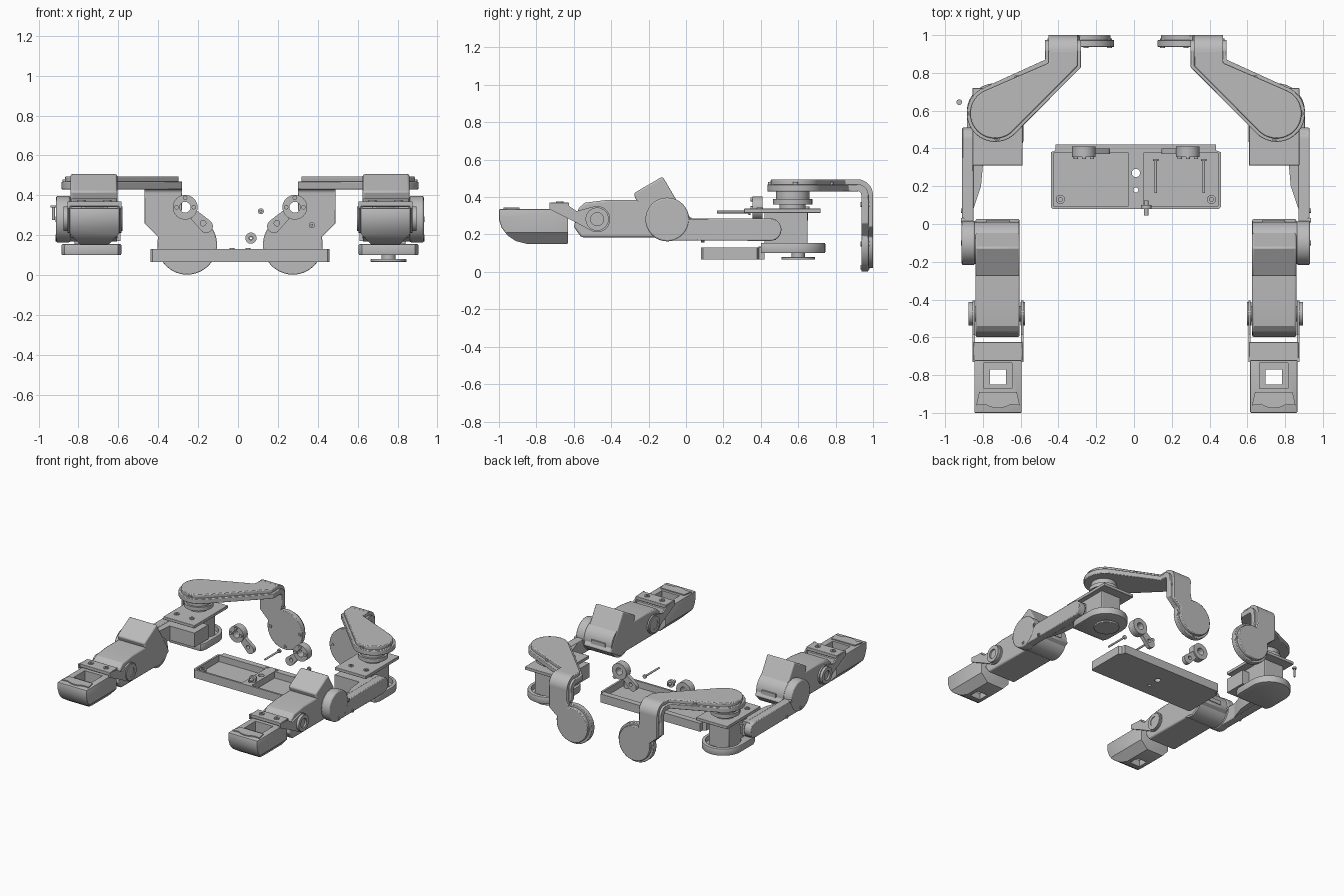
import bpy, bmesh
from math import sin, cos, radians

cube = bpy.data.objects.get("Cube")
if cube:
    bpy.data.objects.remove(cube)

MID = 0.01          # mirror plane between the two arms
parts = []

mat = bpy.data.materials.new("machine grey")
mat.use_nodes = True
GREY = (0.5, 0.5, 0.5, 1)
mat.diffuse_color = GREY
mat.node_tree.nodes["Principled BSDF"].inputs["Base Color"].default_value = GREY


def arc(cx, cy, r, a0=0, a1=360, n=32):
    full = a1 - a0 == 360
    steps = n if full else n - 1
    return [(cx + r * cos(radians(a0 + (a1 - a0) * i / steps)),
             cy + r * sin(radians(a0 + (a1 - a0) * i / steps))) for i in range(n)]


def rect(a0, b0, a1, b1):
    return [(a0, b0), (a1, b0), (a1, b1), (a0, b1)]


def prism(name, pts, axis, lo, hi, s=1, bevel=0, cuts=()):
    """Extrude a 2D outline along an axis; x is measured from the mirror plane."""
    place = {"x": lambda p, t: (MID + s * t, p[0], p[1]),
             "y": lambda p, t: (MID + s * p[0], t, p[1]),
             "z": lambda p, t: (MID + s * p[0], p[1], t)}[axis]
    bm = bmesh.new()
    a = [bm.verts.new(place(p, lo)) for p in pts]
    b = [bm.verts.new(place(p, hi)) for p in pts]
    bm.faces.new(a)
    bm.faces.new(b[::-1])
    for i in range(len(pts)):
        j = (i + 1) % len(pts)
        bm.faces.new((a[j], a[i], b[i], b[j]))
    bmesh.ops.recalc_face_normals(bm, faces=bm.faces)
    mesh = bpy.data.meshes.new(name)
    bm.to_mesh(mesh)
    bm.free()
    mesh.materials.append(mat)
    ob = bpy.data.objects.new(name, mesh)
    bpy.context.scene.collection.objects.link(ob)
    parts.append(ob)
    if bevel:
        m = ob.modifiers.new("soft edges", "BEVEL")
        m.width, m.segments, m.limit_method = bevel, 2, "ANGLE"
        m.angle_limit = radians(35)
    # Cut openings, bake them in and drop the cutters
    if cuts:
        tools = [prism("cutter", c[0], c[1], c[2], c[3], s) for c in cuts]
        for t in tools:
            t.hide_render = True
            m = ob.modifiers.new("opening", "BOOLEAN")
            m.object, m.operation, m.solver = t, "DIFFERENCE", "EXACT"
        graph = bpy.context.evaluated_depsgraph_get()
        baked = bpy.data.meshes.new_from_object(ob.evaluated_get(graph))
        ob.modifiers.clear()
        ob.data = baked
        for t in tools:
            parts.remove(t)
            bpy.data.objects.remove(t)
    return ob


def disc(name, a, b, r, axis, lo, hi, s=1, hole=0, bevel=0):
    cuts = [(arc(a, b, hole), axis, lo - 0.1, hi + 0.1)] if hole else ()
    return prism(name, arc(a, b, r), axis, lo, hi, s, bevel, cuts)


def screw(name, a, b, axis, lo, hi, head, s=1):
    disc(name + "_shaft", a, b, 0.007, axis, lo, hi, s)
    disc(name + "_head", a, b, 0.015, axis, hi - head, hi, s, hole=0.005)


def cover_outline(d):
    """Teardrop shoulder cover seen from above, inset by d."""
    return [(0.29 + d, 0.92), (0.29 + d, 0.83 + d * 0.4)] + \
        arc(0.745, 0.585, 0.15 - d, 222, 425, 36) + [(0.48 - d, 0.87 - d), (0.48 - d, 0.92)]


def drop_outline(d):
    """Hanging rear plate seen from the front, inset by d."""
    return [(0.48 - d, 0.42), (0.29 + d, 0.42), (0.29 + d, 0.33)] + \
        arc(0.265, 0.152, 0.15 - d, 75, 375, 40) + [(0.48 - d, 0.26 - d)]


def arm(side, s):
    def n(t):
        return side + "_" + t
    C = 0.73        # arm centre line
    # Hand with curved underside, chamfered keel and square window
    hand = [(-0.63, 0.335), (-1, 0.335), (-1, 0.28), (-0.985, 0.235),
            (-0.955, 0.195), (-0.91, 0.165), (-0.85, 0.15), (-0.63, 0.15)]
    wedge = [[(C + k * 0.15, 0.1), (C + k * 0.07, 0.1), (C + k * 0.07, 0.15),
              (C + k * 0.125, 0.21), (C + k * 0.15, 0.21)] for k in (-1, 1)]
    prism(n("hand"), hand, "x", 0.605, 0.855, s, 0.006, [
        (rect(C - 0.075, -0.87, C + 0.075, -0.735), "z", 0.2, 0.5),
        (rect(C - 0.043, -0.85, C + 0.043, -0.77), "z", 0, 0.5),
        (wedge[0], "y", -1.1, -0.5), (wedge[1], "y", -1.1, -0.5)])
    prism(n("hand_lip"), [(C - 0.1, -0.89), (C - 0.115, -0.96)] +
          arc(C, -0.86, 0.115, 235, 305, 10) +
          [(C + 0.115, -0.96), (C + 0.1, -0.89)], "z", 0.33, 0.343, s)
    # Wrist bracket: top plate, cheeks and pivot bosses
    prism(n("wrist_plate"), rect(0.6, -0.725, 0.86, -0.625), "z", 0.345, 0.37, s, 0.003)
    for x in (C - 0.065, C + 0.065):
        disc(n("wrist_screw"), x, -0.675, 0.02, "z", 0.36, 0.376, s, hole=0.009)
    for k, lo in (("inner", 0.595), ("outer", 0.853)):
        cheek = [(-0.73, 0.335), (-0.73, 0.37), (-0.64, 0.362), (-0.585, 0.325)] + \
            arc(-0.475, 0.282, 0.07, 110, -110, 20) + [(-0.6, 0.27)]
        prism(n(k + "_wrist_cheek"), cheek, "x", lo, lo + 0.012, s)
        edge = lo - 0.003 if k == "inner" else lo + 0.012
        disc(n(k + "_wrist_boss"), -0.475, 0.282, 0.062, "x",
             edge if k == "outer" else edge - 0.004, edge + 0.02, s, hole=0.035)
    disc(n("wrist_axle"), -0.475, 0.282, 0.04, "x", 0.592, 0.872, s)
    # Forearm shell and tilted elbow housing
    prism(n("forearm"), [(-0.56, 0.185), (-0.6, 0.24), (-0.575, 0.34), (-0.54, 0.37),
                         (-0.42, 0.385), (-0.1, 0.385), (-0.1, 0.185)],
          "x", 0.615, 0.85, s, 0.01)
    prism(n("elbow_housing"), [(-0.28, 0.42), (-0.125, 0.51), (0.03, 0.245),
                               (-0.09, 0.175), (-0.2, 0.2)], "x", 0.615, 0.85, s, 0.01)
    disc(n("elbow_barrel"), -0.1, 0.28, 0.112, "x", 0.618, 0.86, s)
    prism(n("housing_slot"), rect(C - 0.06, 0.005, C + 0.06, 0.02), "z", 0.27, 0.3, s)
    # Upper arm: elbow disc, straight link and inner web
    disc(n("elbow_disc"), -0.1, 0.28, 0.117, "x", 0.852, 0.922, s, bevel=0.008)
    link = [(-0.1, 0.168), (-0.02, 0.285)] + arc(0.45, 0.226, 0.06, 90, -90, 16)
    prism(n("upper_arm_link"), link, "x", 0.86, 0.92, s, 0.006)
    prism(n("upper_arm_web"), [(0.87, 0.05), (0.82, 0.2), (0.81, 0.31), (0.6, 0.31),
                               (0.6, 0.48), (0.9, 0.48), (0.9, 0.05)], "z", 0.17, 0.28, s)
    for y, z in ((-0.1, 0.19), (0.02, 0.28), (0.07, 0.18)):
        disc(n("link_screw"), y, z, 0.013, "x", 0.91, 0.926, s, hole=0.006)
    # Shoulder bracket: cup, column, motor and top plate
    cup = [(0.595, 0.44)] + [(0.61, 0.4), (0.88, 0.4), (0.895, 0.44)] + \
        arc(0.745, 0.595, 0.15, 0, 180, 24)
    prism(n("shoulder_cup"), cup, "z", 0.1, 0.155, s, 0.006,
          [(arc(0.745, 0.595, 0.125), "z", 0.118, 0.3)])
    prism(n("shoulder_motor"), rect(0.66, 0.42, 0.83, 0.65), "z", 0.11, 0.32, s, 0.005)
    prism(n("shoulder_plate"), rect(0.6, 0.31, 0.865, 0.72), "z", 0.315, 0.338, s, 0.003)
    for x in (0.68, 0.81):
        disc(n("plate_screw"), x, 0.395, 0.018, "z", 0.33, 0.345, s, hole=0.008)
    for i, (r, lo, hi) in enumerate(((0.07, 0.33, 0.37), (0.105, 0.36, 0.39), (0.09, 0.39, 0.43))):
        disc(n("shoulder_ring_%d" % (i + 1)), 0.745, 0.57, r, "z", lo, hi, s)
    # Teardrop cover: flange and raised panel
    prism(n("cover_flange"), cover_outline(0), "z", 0.43, 0.468, s, 0.004)
    prism(n("cover_panel"), cover_outline(0.018), "z", 0.46, 0.495, s, 0.006)
    for x, y in ((0.875, 0.585), (0.735, 0.452), (0.63, 0.775), (0.4, 0.78)):
        disc(n("cover_screw"), x, y, 0.014, "z", 0.46, 0.48, s, hole=0.006)
    # Bent strap and hanging rear plate
    for t, d, r in (("strap_flange", 0, 0.06), ("strap_panel", 0.018, 0.085)):
        bend = arc(0.915, 0.41, r, 90, 0, 14) + arc(0.915, 0.41, r - 0.038, 0, 90, 14)
        prism(n(t), bend, "x", 0.29 + d, 0.48 - d, s)
    prism(n("rear_flange"), drop_outline(0), "y", 0.937, 0.975, s, 0.004)
    prism(n("rear_panel"), drop_outline(0.018), "y", 0.965, 1.0, s, 0.005)
    for x, z in ((0.14, 0.15), (0.265, 0.025), (0.39, 0.15), (0.455, 0.36)):
        disc(n("rear_screw"), x, z, 0.013, "y", 0.932, 0.982, s, hole=0.006)
    # Loose clamp: ring with a slotted diagonal handle
    ring = (0.275, 0.34)
    disc(n("clamp_ring"), *ring, 0.062, "y", 0.355, 0.41, s, hole=0.027)
    dx, dz = 0.024, 0.024
    handle = [(0.25 + dx, 0.31 + dz), (0.25 - dx, 0.31 - dz)][::-1] + \
        arc(0.165, 0.25, 0.034, 315, 135, 12)[::1]
    handle = [(0.245, 0.28)] + arc(0.17, 0.245, 0.034, 305, 125, 12) + [(0.225, 0.33)]
    prism(n("clamp_handle"), handle, "y", 0.37, 0.4, s, 0,
          [(arc(0.185, 0.26, 0.014, n=16), "y", 0.3, 0.5)])
    for x, z in ((0.275, 0.387), (0.232, 0.34), (0.318, 0.34)):
        disc(n("clamp_pin"), x, z, 0.011, "y", 0.345, 0.357, s)


arm("left", 1)
arm("right", -1)

# Electronics tray with two compartments and a drilled divider
outline = [(-0.45, 0.09), (-0.44, 0.08), (0.44, 0.08), (0.45, 0.09), (0.45, 0.38),
           (0.425, 0.39), (0.425, 0.42), (-0.425, 0.42), (-0.425, 0.39), (-0.45, 0.38)]
prism("tray", outline, "z", 0.065, 0.13, 1, 0, [
    (rect(-0.435, 0.095, -0.04, 0.375), "z", 0.08, 0.2),
    (rect(0.04, 0.095, 0.435, 0.375), "z", 0.08, 0.2),
    (arc(0, 0.27, 0.022), "z", 0, 0.2), (arc(0, 0.18, 0.013), "z", 0, 0.2)])
for x in (-0.4, 0.4):
    disc("tray_post", x, 0.13, 0.024, "z", 0.075, 0.125, hole=0.011)
for x in (-0.04, 0.04):
    disc("rear_tray_screw", x, 0.4, 0.012, "z", 0.125, 0.135)

# Loose hardware
for x, z in ((0.105, 0.32), (0.36, 0.25)):
    screw("long_pin", x, z, "y", 0.165, 0.345, 0.012)
disc("knob_head", 0.055, 0.185, 0.028, "y", 0.08, 0.1, hole=0.01)
disc("knob_stem", 0.055, 0.185, 0.012, "y", 0.045, 0.125, hole=0.005)
screw("loose_screw", -0.935, 0.645, "z", 0.275, 0.35, 0.012)
disc("loose_horn", 0.745, 0.6, 0.09, "z", 0.065, 0.08, bevel=0.004)
disc("horn_hub", 0.745, 0.6, 0.035, "z", 0.075, 0.1)

# Smooth round surfaces, keep hard edges crisp
bpy.ops.object.select_all(action="DESELECT")
for ob in parts:
    ob.select_set(True)
bpy.context.view_layer.objects.active = parts[0]
bpy.ops.object.shade_smooth_by_angle(angle=radians(30))
